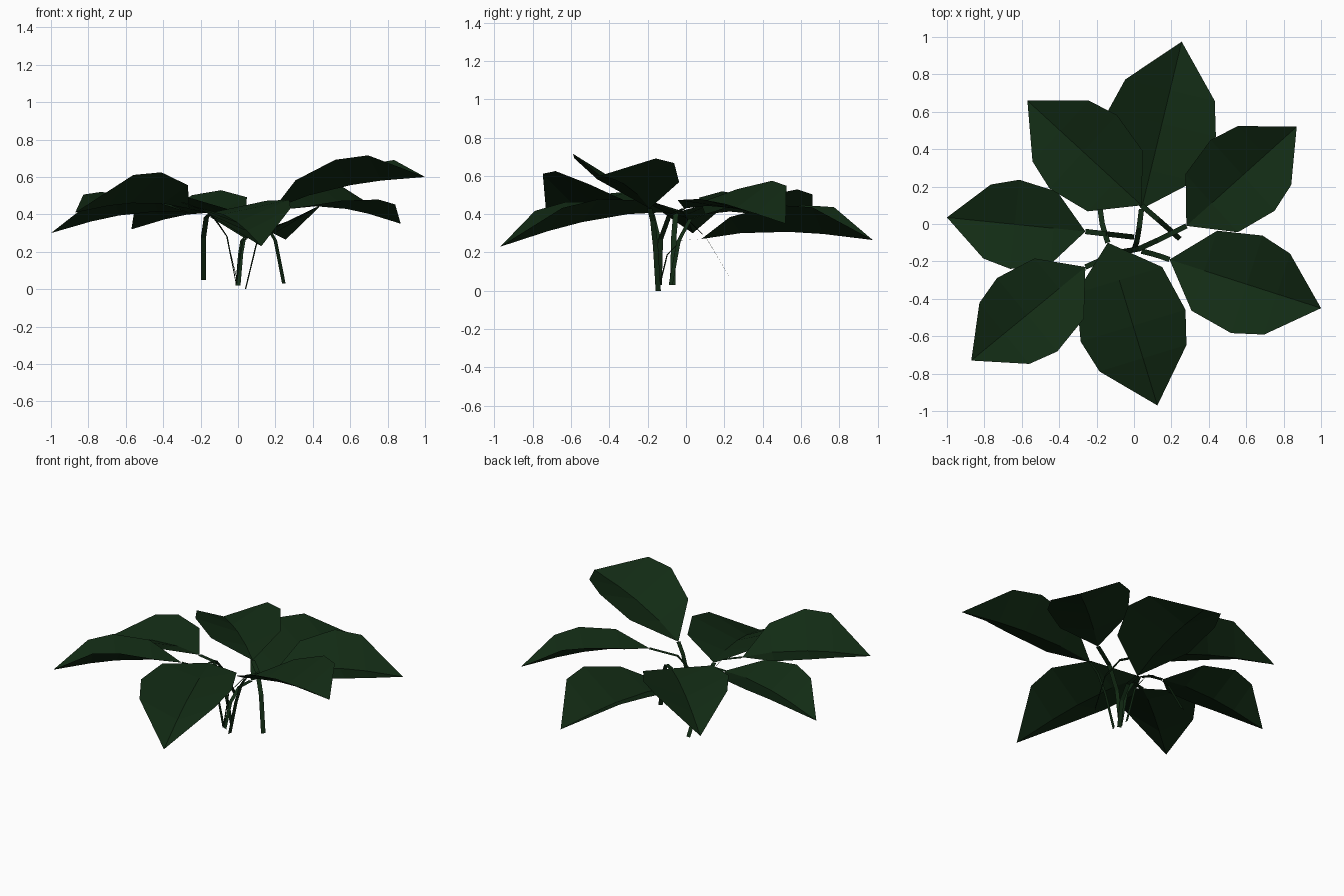
import bpy
from mathutils import Vector

if "Cube" in bpy.data.objects:
    bpy.data.objects.remove(bpy.data.objects["Cube"])

green = bpy.data.materials.new("leaf_green")
green.diffuse_color = (0.006, 0.024, 0.007, 1)
green.use_nodes = True
green.node_tree.nodes["Principled BSDF"].inputs["Base Color"].default_value = green.diffuse_color

# along midrib, relative half width, relative rim rise, relative arch
STATIONS = ((.23, .82, .6, .8), (.51, 1, 1, 1), (.71, .83, 1, .75))
WIDTH, ARCH, RIBBON = .322, .04, .014


def make_object(name, verts, faces):
    mesh = bpy.data.meshes.new(name)
    mesh.from_pydata(verts, [], faces)
    mesh.update()
    mesh.materials.append(green)
    ob = bpy.data.objects.new(name, mesh)
    bpy.context.collection.objects.link(ob)


def sideways(d):
    return Vector((-d.y, d.x, 0)).normalized()


def leaf(name, base, tip, rises):
    """Folded leaf: a low midrib with a raised rim on both sides."""
    d = tip - base
    side = sideways(d) * d.xy.length * WIDTH
    rib = [base] + [base.lerp(tip, t) + Vector((0, 0, ARCH * a))
                    for t, w, r, a in STATIONS] + [tip]
    verts, faces = list(rib), []
    for sign, rise in zip((1, -1), rises):
        row = [0] + [len(verts) + i for i in range(len(STATIONS))] + [len(rib) - 1]
        verts += [p + side * sign * s[1] + Vector((0, 0, rise * s[2]))
                  for p, s in zip(rib[1:], STATIONS)]
        for i in range(len(rib) - 1):
            f = tuple(dict.fromkeys((i, i + 1, row[i + 1], row[i])))
            faces.append(f[::-sign] if sign > 0 else f[::-1])
            if sign > 0:
                faces[-1] = f
    make_object(name, verts, faces)


def stem(name, foot, elbow, base):
    """Flat ribbon with a bevelled elbow."""
    pts = [foot, elbow.lerp(foot, .3), elbow.lerp(base, .35), base]
    verts = []
    for a, p, b in zip(pts[:1] + pts, pts, pts[1:] + pts[-1:]):
        s = sideways(b - a) * RIBBON
        verts += [p - s, p + s]
    faces = [(i, i + 1, i + 3, i + 2) for i in range(0, len(verts) - 2, 2)]
    make_object(name, verts, faces)


# stem foot, stem elbow, leaf base, leaf tip, left and right rim rise
PLANT = {
    "back": ((0, -.14, .02), (.02, -.08, .26), (.04, .08, .27), (.255, .975, .265), (.14, .14)),
    "back_left": ((.245, -.08, .03), (.18, -.02, .36), (.04, .1, .4), (-.57, .66, .32), (.12, .13)),
    "front_left": ((-.01, -.14, .03), (-.08, -.15, .39), (-.26, -.23, .43), (-.87, -.73, .41), (.165, .06)),
    "left": ((0, -.07, .03), (-.09, -.06, .4), (-.26, -.04, .41), (-1, .035, .3), (.09, .09)),
    "front": ((-.185, .24, .05), (-.185, .05, .37), (-.14, -.1, .41), (.125, -.97, .23), (.12, .105)),
    "back_right": ((-.01, -.14, .03), (.04, -.13, .37), (.28, -.01, .43), (.87, .52, .35), (.145, .05)),
    "right": ((.04, -.145, 0), (.12, -.165, .33), (.19, -.19, .43), (1, -.45, .6), (.11, .135)),
}

for part, (foot, elbow, base, tip, rises) in PLANT.items():
    foot, elbow, base, tip = map(Vector, (foot, elbow, base, tip))
    leaf(part + "_leaf", base, tip, rises)
    stem(part + "_stem", foot, elbow, base)
